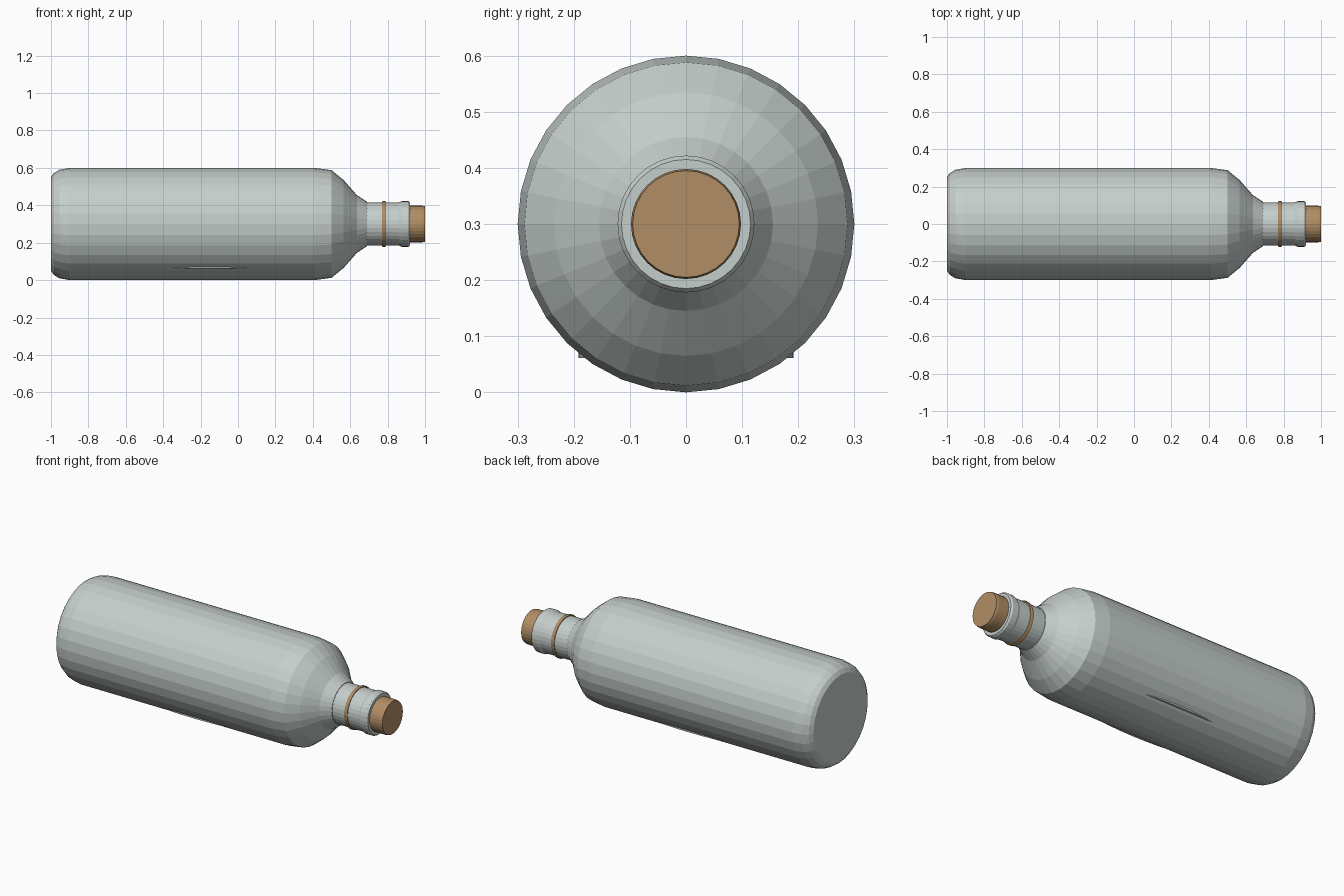
import bpy, bmesh, math

if "Cube" in bpy.data.objects:
    bpy.data.objects.remove(bpy.data.objects["Cube"])

AXIS_Z = 0.3  # height of the bottle's long axis


def material(name, rgb):
    m = bpy.data.materials.new(name)
    m.diffuse_color = (*rgb, 1.0)
    m.use_nodes = True
    m.node_tree.nodes["Principled BSDF"].inputs["Base Color"].default_value = m.diffuse_color
    return m


glass = material("pale_grey_glass", (0.56, 0.62, 0.60))
cork = material("tan_cork", (0.44, 0.27, 0.13))


def lathe(name, profile, mat, sides=32, closed=False):
    """Spin (x, radius) points around the horizontal long axis."""
    bm = bmesh.new()
    rings = []
    for x, r in profile:
        rings.append([bm.verts.new((x,
                                    r * math.sin(2 * math.pi * i / sides),
                                    AXIS_Z + r * math.cos(2 * math.pi * i / sides)))
                      for i in range(sides)])
    pairs = list(zip(rings, rings[1:]))
    if closed:
        pairs.append((rings[-1], rings[0]))
    else:
        bm.faces.new(rings[0])
        bm.faces.new(rings[-1])
    for a, b in pairs:
        for i in range(sides):
            j = (i + 1) % sides
            bm.faces.new((a[i], a[j], b[j], b[i]))
    bmesh.ops.recalc_face_normals(bm, faces=bm.faces)
    mesh = bpy.data.meshes.new(name)
    bm.to_mesh(mesh)
    bm.free()
    mesh.materials.append(mat)
    ob = bpy.data.objects.new(name, mesh)
    bpy.context.collection.objects.link(ob)
    return ob


# Body with rounded base and sloping shoulder
lathe("bottle_body", [(-1.0, 0.25), (-0.985, 0.272), (-0.955, 0.29), (-0.90, 0.30),
                      (0.41, 0.30), (0.50, 0.288), (0.565, 0.235),
                      (0.635, 0.155), (0.69, 0.118)], glass)

# Neck and rolled lip
lathe("bottle_neck", [(0.68, 0.115), (0.90, 0.115)], glass)
lathe("bottle_lip", [(0.86, 0.114), (0.875, 0.122), (0.91, 0.122), (0.92, 0.115)], glass)

# Cord around the neck
lathe("neck_cord", [(0.77, 0.112), (0.77, 0.119), (0.775, 0.122),
                    (0.785, 0.122), (0.79, 0.119), (0.79, 0.112)], cork, closed=True)

# Stopper
lathe("stopper", [(0.88, 0.09), (0.92, 0.098), (0.985, 0.098), (1.0, 0.095)], cork)

# Thin oval bed inside the bottle, its long edges just breaking the surface
bpy.ops.mesh.primitive_cylinder_add(vertices=48, radius=1, depth=1,
                                    location=(-0.15, 0, 0.067))
bed = bpy.context.object
bed.name = "inner_bed"
bed.scale = (0.64, 0.192, 0.012)
bed.data.materials.append(glass)
